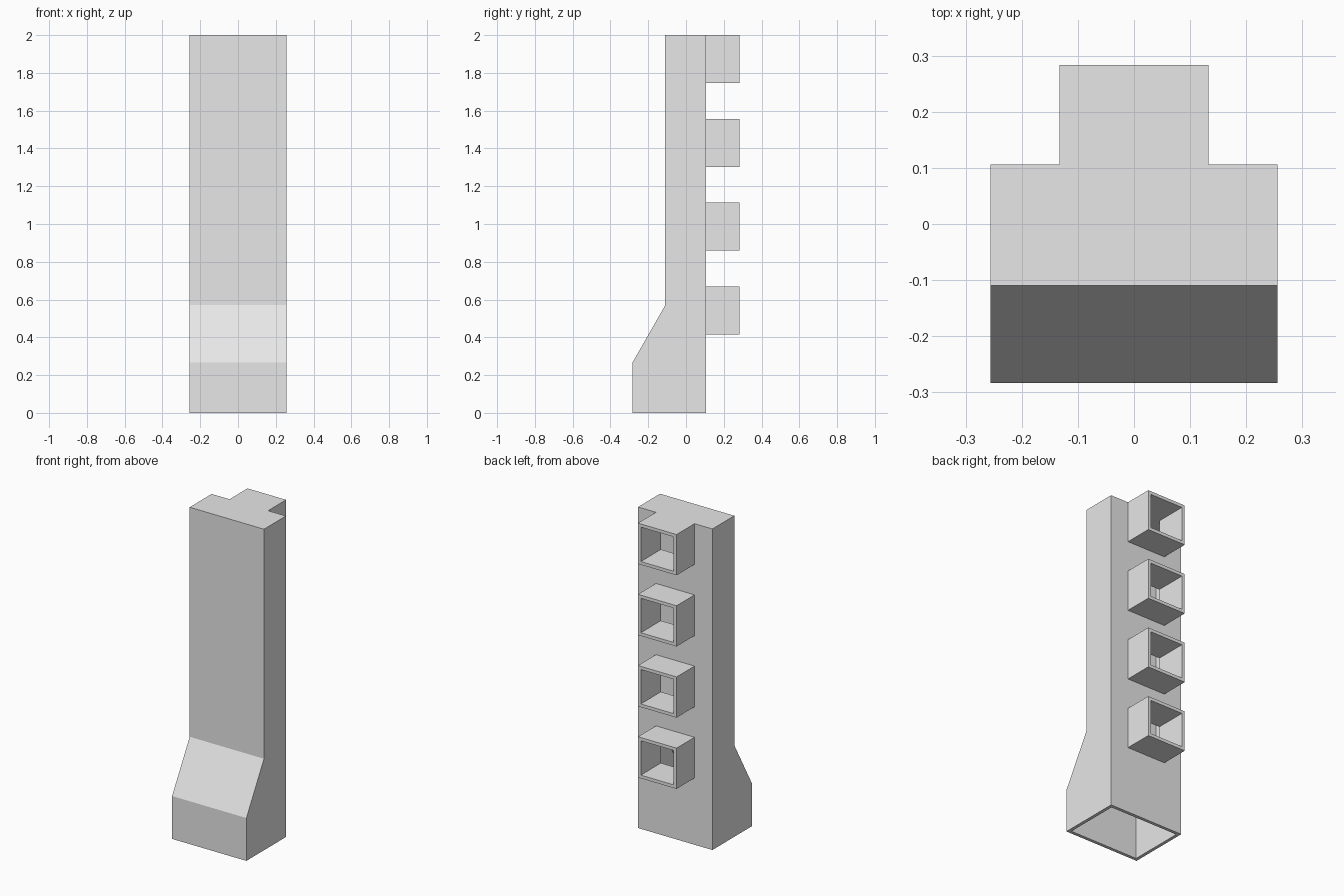
import bpy
import bmesh
from mathutils import Vector

cube = bpy.data.objects.get("Cube")
if cube:
    bpy.data.objects.remove(cube, do_unlink=True)

WALL = 0.02
HALF_W, BACK, FRONT, FOOT = 0.256, 0.106, -0.11, -0.283
HEIGHT = 2.0
PORT_HALF, PORT_H, PORT_STEP, PORT_END = 0.133, 0.254, 0.4435, 0.283

grey = bpy.data.materials.new("light_grey")
grey.use_nodes = True
grey.diffuse_color = (0.8, 0.8, 0.8, 1)
grey.node_tree.nodes["Principled BSDF"].inputs["Base Color"].default_value = (0.8, 0.8, 0.8, 1)


def prism(name, profile, half_width):
    """Extrude a (y, z) profile symmetrically along x."""
    bm = bmesh.new()
    face = bm.faces.new([bm.verts.new((-half_width, y, z)) for y, z in profile])
    ext = bmesh.ops.extrude_face_region(bm, geom=[face])["geom"]
    moved = [v for v in ext if isinstance(v, bmesh.types.BMVert)]
    bmesh.ops.translate(bm, verts=moved, vec=Vector((2 * half_width, 0, 0)))
    bmesh.ops.recalc_face_normals(bm, faces=bm.faces)
    mesh = bpy.data.meshes.new(name)
    bm.to_mesh(mesh)
    bm.free()
    mesh.materials.append(grey)
    obj = bpy.data.objects.new(name, mesh)
    bpy.context.collection.objects.link(obj)
    return obj


def combine(target, other, operation):
    """Apply an exact boolean and discard the helper."""
    other.hide_render = True
    mod = target.modifiers.new("combine", "BOOLEAN")
    mod.operation, mod.solver, mod.object = operation, "EXACT", other
    bpy.context.view_layer.objects.active = target
    bpy.ops.object.modifier_apply(modifier=mod.name)
    bpy.data.objects.remove(other, do_unlink=True)


def body_profile(t, bottom):
    """Shaft outline with a flared foot, inset by t."""
    drop = t * 0.265
    return [(BACK - t, bottom), (BACK - t, HEIGHT - t), (FRONT + t, HEIGHT - t),
            (FRONT + t, 0.57 - drop), (FOOT + t, 0.267 - drop), (FOOT + t, bottom)]


def port(name, top, t, end):
    """Square side port, inset by t."""
    low, high = top - PORT_H + t, top - t
    return prism(name, [(0, low), (end, low), (end, high), (0, high)], PORT_HALF - t)


# Outer duct with four ports on the back
duct = prism("duct", body_profile(0, 0), HALF_W)
tops = [HEIGHT - i * PORT_STEP for i in range(4)]
for top in tops:
    combine(duct, port("port", top, 0, PORT_END), "UNION")

# Hollow shaft, open at the bottom, and hollow ports opening into it
combine(duct, prism("shaft_hollow", body_profile(WALL, -0.1), HALF_W - WALL), "DIFFERENCE")
for top in tops:
    combine(duct, port("port_hollow", top, WALL, PORT_END + 0.1), "DIFFERENCE")
